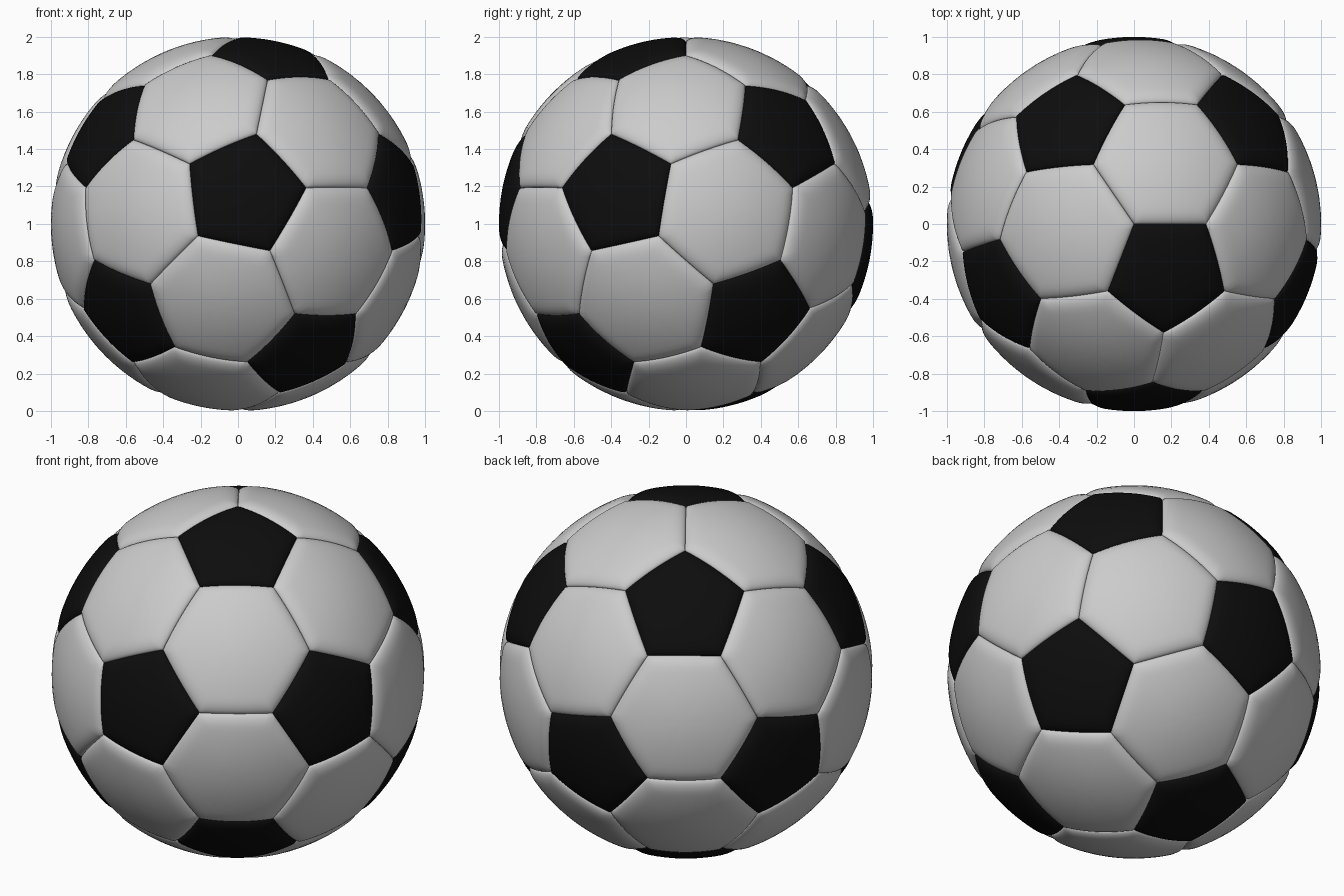
import bpy, bmesh, math
from mathutils import Vector, Matrix

if "Cube" in bpy.data.objects:
    bpy.data.objects.remove(bpy.data.objects["Cube"])

SEGS = 12                                   # points along each panel edge
RINGS = [.15, .3, .45, .6, .72, .8, .85, .89, .92, .945, .965, .98, .99, .997, 1]
DEPTH, WIDTH = 0.03, 0.085                  # seam depth and rounded border width

# Icosahedron that gets truncated
ico = bmesh.new()
bmesh.ops.create_icosphere(ico, subdivisions=1, radius=1)
ico.verts.ensure_lookup_table()


def cut(a, b):
    return (a.co * 2 + b.co) / 3


def neighbours(v):
    return [e.other_vert(v) for e in v.link_edges]


# Orientation: a seam corner at the pole, a pentagon edge running along +x
a = ico.verts[0]
b = neighbours(a)[0]
pole = cut(a, b).normalized()
for c in neighbours(a):
    if c in neighbours(b):
        p = cut(a, c)
        x = (p - pole * p.dot(pole)).normalized()
        y = pole.cross(x)
        if a.co.dot(y) < 0:
            rot = Matrix((x, y, pole))

# Panel outlines, counter-clockwise from outside
pentagons, hexagons = [], []
for v in ico.verts:
    n = v.co.normalized()
    u = n.orthogonal().normalized()
    w = n.cross(u)
    pts = [cut(v, o) for o in neighbours(v)]
    pts.sort(key=lambda q: math.atan2(q.dot(w), q.dot(u)))
    pentagons.append([rot @ q for q in pts])
for f in ico.faces:
    vs = list(f.verts)
    pts = []
    for i in range(3):
        s, t = vs[i], vs[(i + 1) % 3]
        pts += [cut(s, t), cut(t, s)]
    hexagons.append([rot @ q for q in pts])
ico.free()


def add_panel(bm, pts):
    """Spherical cushion whose border rolls down into the seam."""
    n = len(pts)
    centre = sum(pts, Vector()) / n
    apothem = ((pts[0] + pts[1]) / 2 - centre).length / pts[0].length
    outline = [pts[i].lerp(pts[(i + 1) % n], k / SEGS)
               for i in range(n) for k in range(SEGS)]
    prev = None
    mid = bm.verts.new(centre.normalized())
    for t in RINGS:
        s = min((1 - t) * apothem / WIDTH, 1)
        r = 1 - DEPTH * (1 - math.sqrt(1 - (1 - s) ** 2))
        ring = [bm.verts.new(centre.lerp(q, t).normalized() * r) for q in outline]
        m = len(ring)
        for i in range(m):
            j = (i + 1) % m
            if prev is None:
                bm.faces.new((mid, ring[i], ring[j]))
            else:
                bm.faces.new((prev[i], ring[i], ring[j], prev[j]))
        prev = ring


def make_panels(name, outlines):
    bm = bmesh.new()
    for pts in outlines:
        add_panel(bm, pts)
    bmesh.ops.translate(bm, verts=bm.verts, vec=(0, 0, 1))
    for f in bm.faces:
        f.smooth = True
    me = bpy.data.meshes.new(name)
    bm.to_mesh(me)
    bm.free()
    ob = bpy.data.objects.new(name, me)
    bpy.context.collection.objects.link(ob)
    return ob


# White hexagon panels and black pentagon panels
make_panels("hexagon_panels", hexagons)
black = bpy.data.materials.new("black")
black.diffuse_color = (0.004, 0.004, 0.004, 1)
black.use_nodes = True
black.node_tree.nodes["Principled BSDF"].inputs["Base Color"].default_value = black.diffuse_color
make_panels("pentagon_panels", pentagons).data.materials.append(black)
